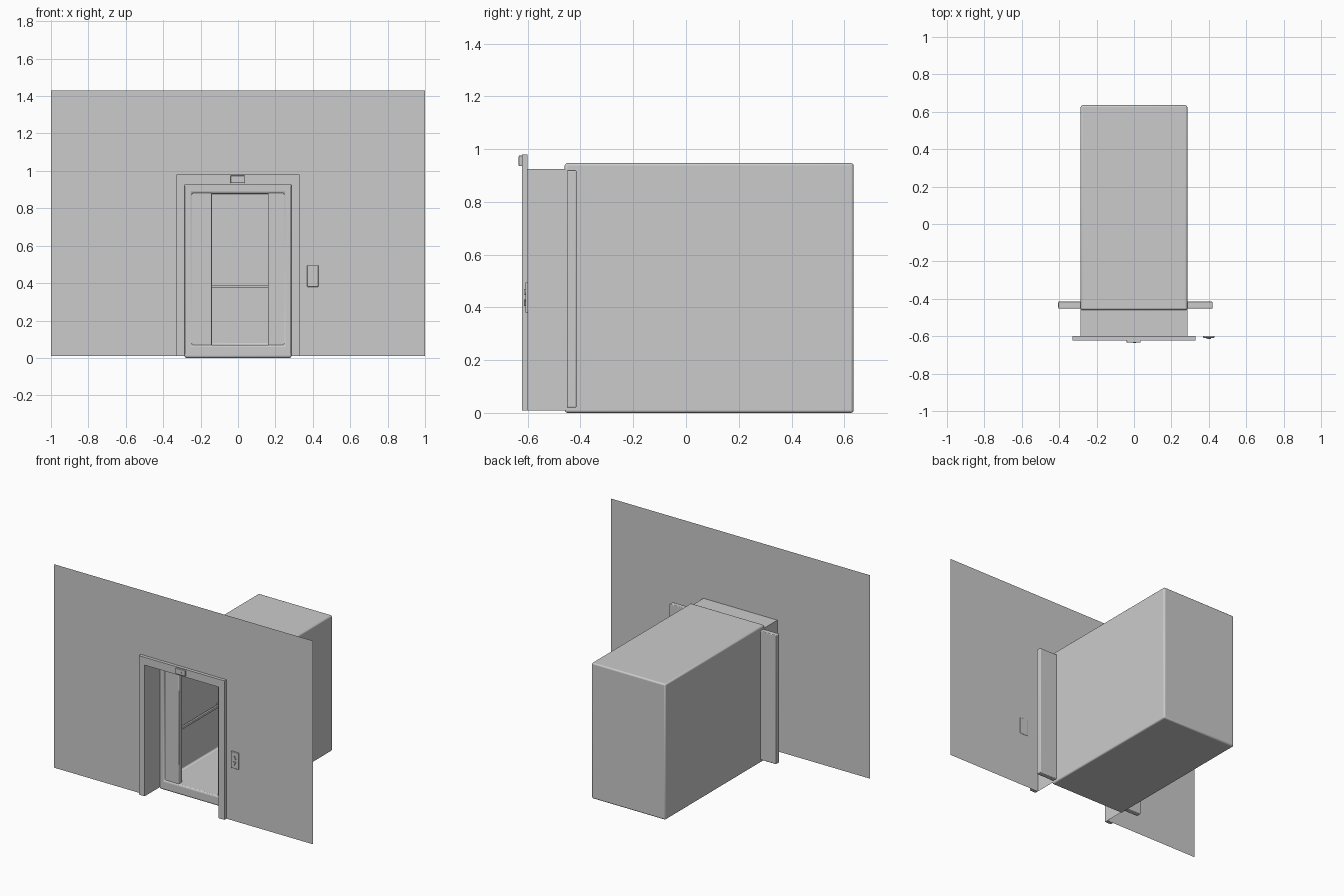
import bpy, bmesh
from mathutils import Vector

if "Cube" in bpy.data.objects:
    bpy.data.objects.remove(bpy.data.objects["Cube"])


def make_object(name, bm, bevel=0.0, segments=3, recalc=True):
    if recalc:
        bmesh.ops.recalc_face_normals(bm, faces=bm.faces)
    mesh = bpy.data.meshes.new(name)
    bm.to_mesh(mesh)
    bm.free()
    obj = bpy.data.objects.new(name, mesh)
    bpy.context.collection.objects.link(obj)
    if bevel:
        mod = obj.modifiers.new("rounded_edges", 'BEVEL')
        mod.width, mod.segments = bevel, segments
        mod.limit_method = 'ANGLE'
        bpy.ops.object.select_all(action='DESELECT')
        obj.select_set(True)
        bpy.context.view_layer.objects.active = obj
        bpy.ops.object.shade_smooth_by_angle()
    return obj


def cube_mesh(lo, hi):
    lo, hi = Vector(lo), Vector(hi)
    bm = bmesh.new()
    bmesh.ops.create_cube(bm, size=1)
    for v in bm.verts:
        v.co = Vector(((lo[i] + hi[i]) / 2 + v.co[i] * (hi[i] - lo[i]) for i in range(3)))
    return bm


def box(name, lo, hi, bevel=0.0):
    return make_object(name, cube_mesh(lo, hi), bevel)


def prism(name, profile, y0, y1=None):
    """Flat xz outline at y0, extruded to y1 when given."""
    bm = bmesh.new()
    face = bm.faces.new([bm.verts.new((x, y0, z)) for x, z in profile])
    if y1 is not None:
        ret = bmesh.ops.extrude_face_region(bm, geom=[face], use_keep_orig=True)
        verts = [g for g in ret["geom"] if isinstance(g, bmesh.types.BMVert)]
        bmesh.ops.translate(bm, verts=verts, vec=(0, y1 - y0, 0))
    return make_object(name, bm, recalc=y1 is not None)


def arch(w_out, top_out, w_in, top_in, base):
    return [(-w_out, base), (-w_in, base), (-w_in, top_in), (w_in, top_in),
            (w_in, base), (w_out, base), (w_out, top_out), (-w_out, top_out)]


BASE = 0.01

# Lobby wall, a single sheet cut out around the door frame
prism("lobby_wall", arch(1.0, 1.43, 0.33, 0.98, BASE), -0.6)

# Projecting door frame
prism("door_frame", arch(0.33, 0.98, 0.285, 0.925, BASE), -0.622, -0.6)

# Open-bottomed passage lining between the frame and the cab
bm = bmesh.new()
outline = [(-0.285, BASE), (-0.285, 0.925), (0.285, 0.925), (0.285, BASE)]
rows = [[bm.verts.new((x, y, z)) for x, z in outline] for y in (-0.6, -0.45)]
for i in range(3):
    bm.faces.new((rows[0][i], rows[0][i + 1], rows[1][i + 1], rows[1][i]))
make_object("passage_lining", bm)

# Cab: rounded box hollowed from its front face
bm = cube_mesh((-0.285, -0.46, 0.0), (0.285, 0.635, 0.947))
bm.faces.ensure_lookup_table()
front = min(bm.faces, key=lambda f: f.calc_center_median().y)
bmesh.ops.inset_individual(bm, faces=[front], thickness=0.02)
for v in front.verts:
    v.co.x = 0.247 if v.co.x > 0 else -0.247
    v.co.z = 0.88 if v.co.z > 0.4 else 0.07
inner = bmesh.ops.extrude_discrete_faces(bm, faces=[front])["faces"][0]
for v in inner.verts:
    v.co.y = 0.595
make_object("elevator_cab", bm, 0.01)

# Sliding doors, parked open inside the cab walls
box("left_door", (-0.405, -0.452, 0.02), (-0.14, -0.415, 0.92), 0.005)
box("right_door", (0.16, -0.452, 0.02), (0.42, -0.415, 0.92), 0.005)

# Handrails on the back and side walls
box("back_handrail", (-0.22, 0.565, 0.373), (0.22, 0.58, 0.39), 0.003)
for side, name in ((-1, "left"), (1, "right")):
    xs = sorted((side * 0.215, side * 0.23))
    box(name + "_handrail", (xs[0], -0.36, 0.373), (xs[1], 0.58, 0.39), 0.003)
    for i, y in enumerate((-0.3, 0.12, 0.54)):
        xb = sorted((side * 0.225, side * 0.25))
        box(f"{name}_rail_bracket_{i}", (xb[0], y - 0.006, 0.376), (xb[1], y + 0.006, 0.387))

# Floor indicator above the door, with a direction arrow
box("floor_indicator", (-0.04, -0.634, 0.935), (0.035, -0.62, 0.975), 0.003)
prism("indicator_arrow", [(-0.006, 0.948), (0.012, 0.948), (0.003, 0.963)], -0.635, -0.633)

# Call panel with up and down buttons
box("call_panel", (0.37, -0.609, 0.38), (0.43, -0.598, 0.495), 0.003)
for name, z, d in (("up", 0.458, 1), ("down", 0.417, -1)):
    prism(name + "_button", [(0.388, z - d * 0.012), (0.412, z - d * 0.012), (0.4, z + d * 0.012)],
          -0.615, -0.608)
